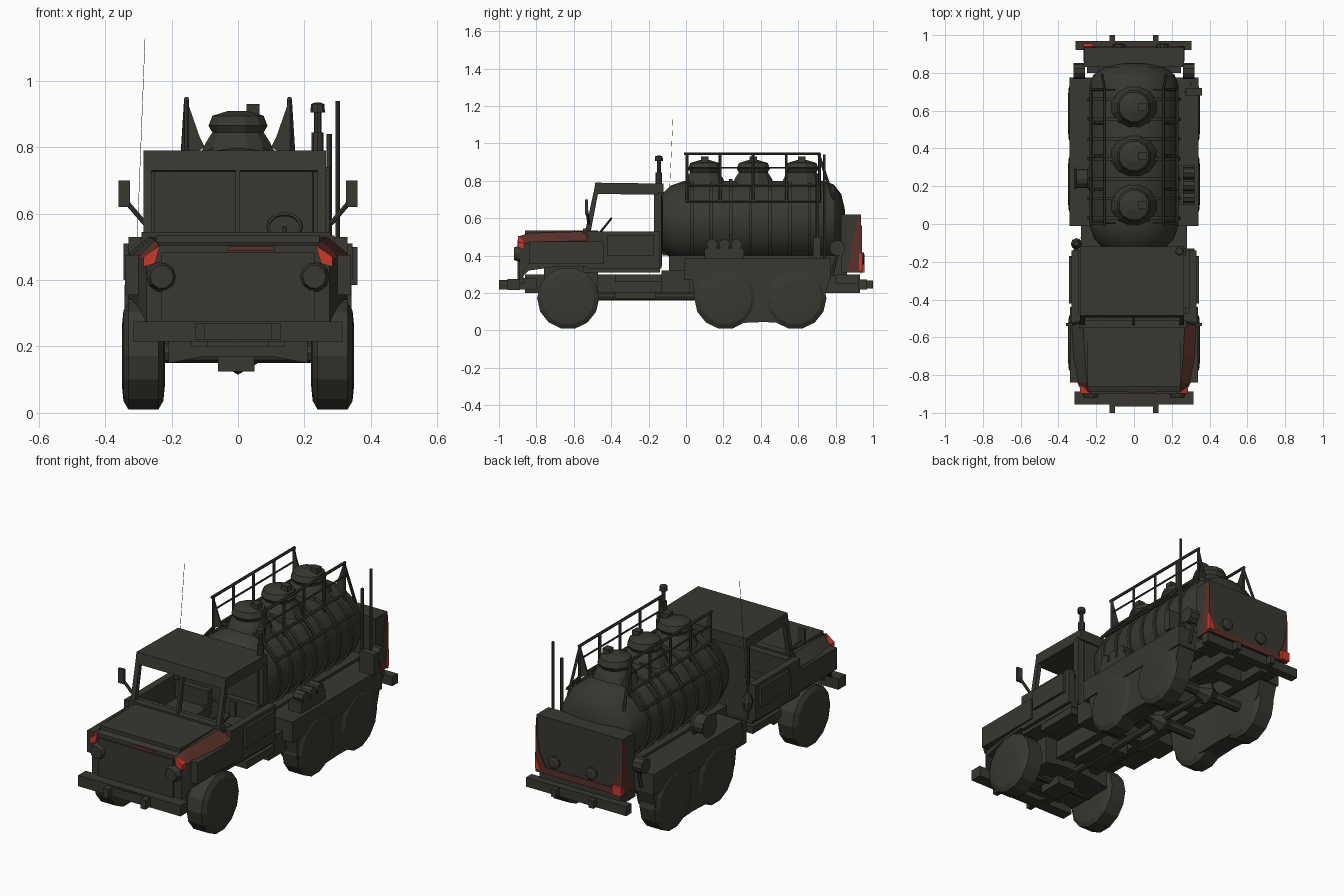
import bpy, bmesh
from math import cos, sin, tau
from mathutils import Vector

if "Cube" in bpy.data.objects:
    bpy.data.objects.remove(bpy.data.objects["Cube"], do_unlink=True)


def material(name, rgb):
    m = bpy.data.materials.new(name)
    m.use_nodes = True
    m.diffuse_color = (*rgb, 1)
    bsdf = m.node_tree.nodes["Principled BSDF"]
    bsdf.inputs["Base Color"].default_value = (*rgb, 1)
    bsdf.inputs["Roughness"].default_value = 0.9
    return m


OLIVE = material("dark olive", (0.040, 0.039, 0.031))
RUST = material("dull red", (0.10, 0.03, 0.023))
RED = material("lamp red", (0.6, 0.04, 0.025))
SIDES = ((1, "left"), (-1, "right"))


def finish(name, bm, mats=(OLIVE,), smooth=False):
    bmesh.ops.recalc_face_normals(bm, faces=bm.faces)
    mesh = bpy.data.meshes.new(name)
    bm.to_mesh(mesh)
    bm.free()
    for m in mats:
        mesh.materials.append(m)
    ob = bpy.data.objects.new(name, mesh)
    bpy.context.collection.objects.link(ob)
    if smooth:
        bpy.ops.object.select_all(action="DESELECT")
        ob.select_set(True)
        bpy.context.view_layer.objects.active = ob
        bpy.ops.object.shade_smooth_by_angle()
    return ob


def box(name, x, y, z, mat=OLIVE):
    """Box from three (low, high) ranges."""
    bm = bmesh.new()
    bmesh.ops.create_cube(bm, size=1)
    for v in bm.verts:
        v.co = [(a + b) / 2 + c * (b - a) for (a, b), c in zip((x, y, z), v.co)]
    return finish(name, bm, (mat,))


def pair(name, x, y, z, mat=OLIVE):
    """Box on the left and its mirror on the right."""
    box(name + "_left", x, y, z, mat)
    box(name + "_right", (-x[1], -x[0]), y, z, mat)


def skin(bm, rings):
    """Join closed rings of points and cap both ends."""
    rings = [[bm.verts.new(p) for p in r] for r in rings]
    n = len(rings[0])
    for a, b in zip(rings, rings[1:]):
        for i in range(n):
            bm.faces.new((a[i], a[(i + 1) % n], b[(i + 1) % n], b[i]))
    bm.faces.new(rings[0])
    bm.faces.new(rings[-1])


def lathe(name, profile, centre, axis, n=12, squash=1, smooth=False):
    """Turn (position, radius) pairs around an axis."""
    d = Vector(axis).normalized()
    u = d.orthogonal().normalized() if abs(d.z) > 0.9 else Vector((0, 0, 1)).cross(d).normalized()
    w = d.cross(u)
    bm = bmesh.new()
    skin(bm, [[Vector(centre) + d * t + r * (u * cos(tau * i / n) + w * squash * sin(tau * i / n))
               for i in range(n)] for t, r in profile])
    return finish(name, bm, (OLIVE,), smooth)


def rod(name, p, q, r=0.006, n=6):
    d = Vector(q) - Vector(p)
    return lathe(name, [(0, r), (d.length, r)], p, d, n)


def prism(name, outline, a, b, mat=OLIVE, across="x"):
    """Outline of (y, z) points pushed across x, or (x, z) points across y."""
    bm = bmesh.new()
    skin(bm, [[(t, p, z) if across == "x" else (p, t, z) for p, z in outline] for t in (a, b)])
    return finish(name, bm, (mat,))


# Bonnet with sloping shoulders, shoulders coloured by position
bm = bmesh.new()
sections = []
for y, top, half, wide, low in ((-0.89, 0.505, 0.24, 0.275, 0.27), (-0.84, 0.52, 0.25, 0.30, 0.32),
                                (-0.70, 0.525, 0.26, 0.32, 0.34), (-0.52, 0.53, 0.27, 0.33, 0.34)):
    half_ring = [(half, top), (wide, top - 0.05), (wide, low)]
    sections.append([(x, y, z) for x, z in half_ring] + [(-x, y, z) for x, z in reversed(half_ring)])
skin(bm, sections)
for f in bm.faces:
    c = f.calc_center_median()
    f.material_index = int(abs(c.x) > 0.25 and c.z > 0.45 and (c.x > 0 or c.y < -0.8))
finish("bonnet", bm, (OLIVE, RUST))
box("grille", (-0.23, 0.23), (-0.90, -0.87), (0.25, 0.485))
box("bonnet_lid", (-0.245, 0.245), (-0.86, -0.54), (0.51, 0.535))
box("bonnet_edge", (-0.03, 0.11), (-0.895, -0.888), (0.487, 0.503), RUST)

# Front lights, mirrors, wings and bumper
for s, side in SIDES:
    lathe("headlight_" + side, [(-0.03, 0.035), (0, 0.046), (0.04, 0.04)],
          (s * 0.23, -0.89, 0.41), (0, 1, 0), 10)
    prism("indicator_" + side, [(s * 0.235, 0.505), (s * 0.285, 0.47), (s * 0.285, 0.44), (s * 0.25, 0.45)],
          -0.898, -0.86, RED, "y")
    box("mirror_" + side, sorted((s * 0.325, s * 0.36)), (-0.54, -0.525), (0.62, 0.70))
    rod("mirror_arm_" + side, (s * 0.28, -0.52, 0.57), (s * 0.34, -0.53, 0.64), 0.008)
pair("front_wing", (0.27, 0.34), (-0.84, -0.44), (0.355, 0.475))
box("front_bumper", (-0.315, 0.315), (-0.955, -0.888), (0.215, 0.275))
box("bumper_plate", (-0.12, 0.11), (-0.965, -0.95), (0.22, 0.27))
pair("front_tow_hook", (0.10, 0.13), (-1, -0.95), (0.22, 0.27))
pair("bumper_arm", (0.10, 0.16), (-0.90, -0.80), (0.22, 0.28))

# Cab
box("cab_floor", (-0.31, 0.31), (-0.55, -0.14), (0.31, 0.35))
pair("door", (0.29, 0.33), (-0.53, -0.14), (0.33, 0.53))
pair("door_panel", (0.33, 0.345), (-0.42, -0.17), (0.40, 0.51))
box("cab_back", (-0.285, 0.275), (-0.15, -0.13), (0.33, 0.74))
prism("roof", [(-0.485, 0.79), (-0.12, 0.785), (-0.12, 0.725), (-0.495, 0.73)], -0.285, 0.265)
box("dashboard", (-0.29, 0.29), (-0.54, -0.47), (0.42, 0.535))
pair("seat", (0.05, 0.25), (-0.33, -0.18), (0.35, 0.43))
pair("seat_back", (0.05, 0.25), (-0.19, -0.155), (0.42, 0.52))
pair("step", (0.20, 0.32), (-0.38, -0.13), (0.26, 0.30))
pillar = [(-0.54, 0.525), (-0.495, 0.735), (-0.47, 0.735), (-0.51, 0.525)]
for x0, x1, name in ((-0.285, -0.26, "right"), (0.24, 0.265, "left"), (-0.008, 0.006, "centre")):
    prism("windscreen_post_" + name, pillar, x0, x1)
box("windscreen_sill", (-0.29, 0.28), (-0.55, -0.51), (0.51, 0.545))
pair("rear_post", (0.25, 0.275), (-0.17, -0.13), (0.52, 0.73))
bpy.ops.mesh.primitive_torus_add(major_segments=14, minor_segments=5, major_radius=0.05,
                                 minor_radius=0.006, location=(0.14, -0.43, 0.56), rotation=(0.9, 0, 0))
wheel = bpy.context.object
wheel.name = "steering_wheel"
wheel.data.materials.append(OLIVE)
rod("steering_column", (0.14, -0.49, 0.49), (0.14, -0.43, 0.56))

# Exhaust stack and aerial behind the cab
lathe("exhaust_stack", [(0, 0.018), (0.5, 0.018), (0.5, 0.011), (0.56, 0.011), (0.56, 0.022),
                        (0.585, 0.02), (0.59, 0.008)], (0.24, -0.145, 0.345), (0, 0, 1), 8)
lathe("aerial_base", [(0, 0.02), (0.05, 0.03), (0.10, 0.012)], (-0.305, -0.105, 0.40), (0, 0, 1), 8)
rod("aerial", (-0.305, -0.10, 0.49), (-0.28, -0.07, 1.13), 0.001, 4)

# Chassis
pair("frame_rail", (0.09, 0.14), (-0.86, 0.93), (0.20, 0.30))
for i, y in enumerate((-0.80, -0.42, -0.08, 0.38, 0.74)):
    box(f"cross_member_{i}", (-0.14, 0.14), (y - 0.03, y + 0.03), (0.20, 0.28))
prism("engine_sump", [(-0.21, 0.34), (0.21, 0.34), (0.21, 0.15), (0.1, 0.17), (-0.1, 0.17), (-0.21, 0.15)],
      -0.76, -0.47, across="y")
box("front_differential_case", (-0.06, 0.05), (-0.70, -0.56), (0.125, 0.22))
box("gearbox", (-0.09, 0.09), (-0.38, -0.16), (0.17, 0.28))
pair("fuel_tank", (0.15, 0.28), (-0.13, 0.02), (0.20, 0.32))
rod("drive_shaft", (0, -0.65, 0.18), (0, 0.58, 0.18), 0.02, 8)

# Wheels and axles
tyre = [(-0.065, 0.09), (-0.06, 0.14), (-0.045, 0.166), (0.045, 0.166), (0.06, 0.14), (0.065, 0.09)]
for y, axle in ((-0.63, "front"), (0.21, "middle"), (0.585, "rear")):
    rod(axle + "_axle", (-0.24, y, 0.18), (0.24, y, 0.18), 0.03, 8)
    if axle != "front":
        lathe(axle + "_differential", [(-0.06, 0.03), (0, 0.065), (0.06, 0.03)], (0, y, 0.18), (1, 0, 0), 8)
    for s, side in SIDES:
        lathe(f"{axle}_wheel_{side}", tyre, (s * 0.285, y, 0.172), (1, 0, 0), 14)

# Side lockers and skirts over the rear wheels
pair("side_locker", (0.18, 0.342), (-0.01, 0.775), (0.27, 0.385))
box("tank_bed", (-0.19, 0.19), (-0.09, 0.86), (0.29, 0.40))
for s, side in SIDES:
    prism("rear_skirt_" + side, [(0.03, 0.28), (0.77, 0.28), (0.74, 0.18), (0.66, 0.09), (0.50, 0.04),
                                 (0.42, 0.045), (0.30, 0.04), (0.12, 0.06), (0.05, 0.16)],
          s * 0.225, s * 0.335)

# Tank with strengthening bands
tank_at = (0, 0, 0.58)
lathe("tank", [(-0.135, 0.10), (-0.125, 0.165), (-0.08, 0.21), (-0.01, 0.235), (0.74, 0.235),
               (0.79, 0.215), (0.83, 0.16), (0.85, 0.07)], tank_at, (0, 1, 0), 24, 0.93, True)
for i in range(7):
    y = 0.03 + 0.105 * i
    lathe(f"tank_band_{i}", [(y - 0.009, 0.228), (y - 0.009, 0.245), (y + 0.009, 0.245),
                             (y + 0.009, 0.228)], tank_at, (0, 1, 0), 24, 0.94)

# Filler hatches
for i, y in enumerate((0.10, 0.36, 0.62)):
    lathe(f"hatch_{i}", [(0, 0.125), (0.05, 0.10), (0.08, 0.08), (0.10, 0.092), (0.13, 0.08),
                         (0.145, 0.03)], (0, y, 0.765), (0, 0, 1), 12)
    box(f"hatch_latch_{i}", (0.025, 0.065), (y - 0.02, y + 0.02), (0.87, 0.93))

# Handrails and side ladders on top of the tank
for s, side in SIDES:
    x, outer = s * 0.155, s * 0.228
    rod("top_rail_" + side, (x, -0.01, 0.945), (x, 0.72, 0.945), 0.008)
    rod("middle_rail_" + side, (x, 0, 0.87), (x, 0.72, 0.87), 0.005)
    rod("ladder_inner_" + side, (x, 0, 0.775), (x, 0.72, 0.775), 0.008)
    rod("ladder_outer_" + side, (outer, 0, 0.69), (outer, 0.72, 0.69), 0.008)
    for i in range(5):
        y = 0.005 + 0.177 * i
        rod(f"rail_post_{side}_{i}", (x, y, 0.74), (x, y, 0.945), 0.008)
        rod(f"ladder_rung_{side}_{i}", (x, y, 0.775), (outer, y, 0.69), 0.008)
    for i, y in enumerate((0.005, 0.71)):
        prism(f"rail_gusset_{side}_{i}", [(x, 0.945), (x, 0.77), (s * 0.10, 0.80), (s * 0.115, 0.83)],
              y - 0.004, y + 0.004, across="y")
    rod("rail_brace_rear_" + side, (x, 0.71, 0.94), (s * 0.17, 0.79, 0.70), 0.008)

# Pump valves and hose reel on the lockers
box("pump_body", (0.24, 0.32), (0.10, 0.31), (0.385, 0.44))
for i, y in enumerate((0.14, 0.205, 0.27)):
    lathe(f"pump_valve_{i}", [(-0.03, 0.03), (0.03, 0.03)], (0.29, y, 0.46), (1, 0, 0), 8)
lathe("hose_reel", [(-0.04, 0.065), (-0.03, 0.05), (0.03, 0.05), (0.04, 0.065)],
      (-0.275, 0.24, 0.445), (1, 0, 0), 12)

# Rear cabinet with tapering dull red corners and a lower band
box("rear_cabinet", (-0.265, 0.265), (0.83, 0.935), (0.31, 0.62))
for s, side in SIDES:
    prism("cabinet_side_red_" + side, [(0.86, 0.31), (0.94, 0.31), (0.936, 0.60), (0.915, 0.60)],
          s * 0.26, s * 0.268, RUST)
    prism("cabinet_corner_red_" + side, [(s * 0.268, 0.33), (s * 0.20, 0.33), (s * 0.245, 0.42),
                                         (s * 0.268, 0.56)], 0.933, 0.94, RUST, "y")
    lathe("side_lamp_" + side, [(-0.03, 0.042), (0.03, 0.042)], (s * 0.29, 0.81, 0.44), (1, 0, 0), 10)
    rod("lamp_bracket_" + side, (s * 0.27, 0.81, 0.42), (s * 0.27, 0.78, 0.30), 0.01)
box("cabinet_red_band", (-0.268, 0.268), (0.932, 0.939), (0.305, 0.34), RUST)
box("tail_light_right", (-0.268, -0.215), (0.925, 0.955), (0.31, 0.36), RED)
prism("tail_light_left", [(0.27, 0.32), (0.235, 0.32), (0.255, 0.37), (0.27, 0.41)], 0.925, 0.943, RED, "y")
for i, x in enumerate((0.15, -0.08)):
    lathe(f"rear_coupling_{i}", [(0, 0.03), (0.03, 0.035), (0.035, 0.02)], (x, 0.92, 0.385), (0, 1, 0), 10)

# Rear bumper and rear posts
box("rear_bumper", (-0.31, 0.305), (0.92, 0.968), (0.22, 0.272))
pair("rear_tow_hook", (0.10, 0.13), (0.96, 1), (0.225, 0.268))
box("rear_tray", (-0.25, 0.25), (0.80, 0.93), (0.25, 0.30))
rod("rear_pole", (0.30, 0.74, 0.38), (0.30, 0.74, 0.94), 0.007)
rod("rear_pole_inner", (0.275, 0.70, 0.38), (0.275, 0.70, 0.84), 0.009)
box("rear_pole_bracket", (0.27, 0.36), (0.68, 0.72), (0.385, 0.50))
